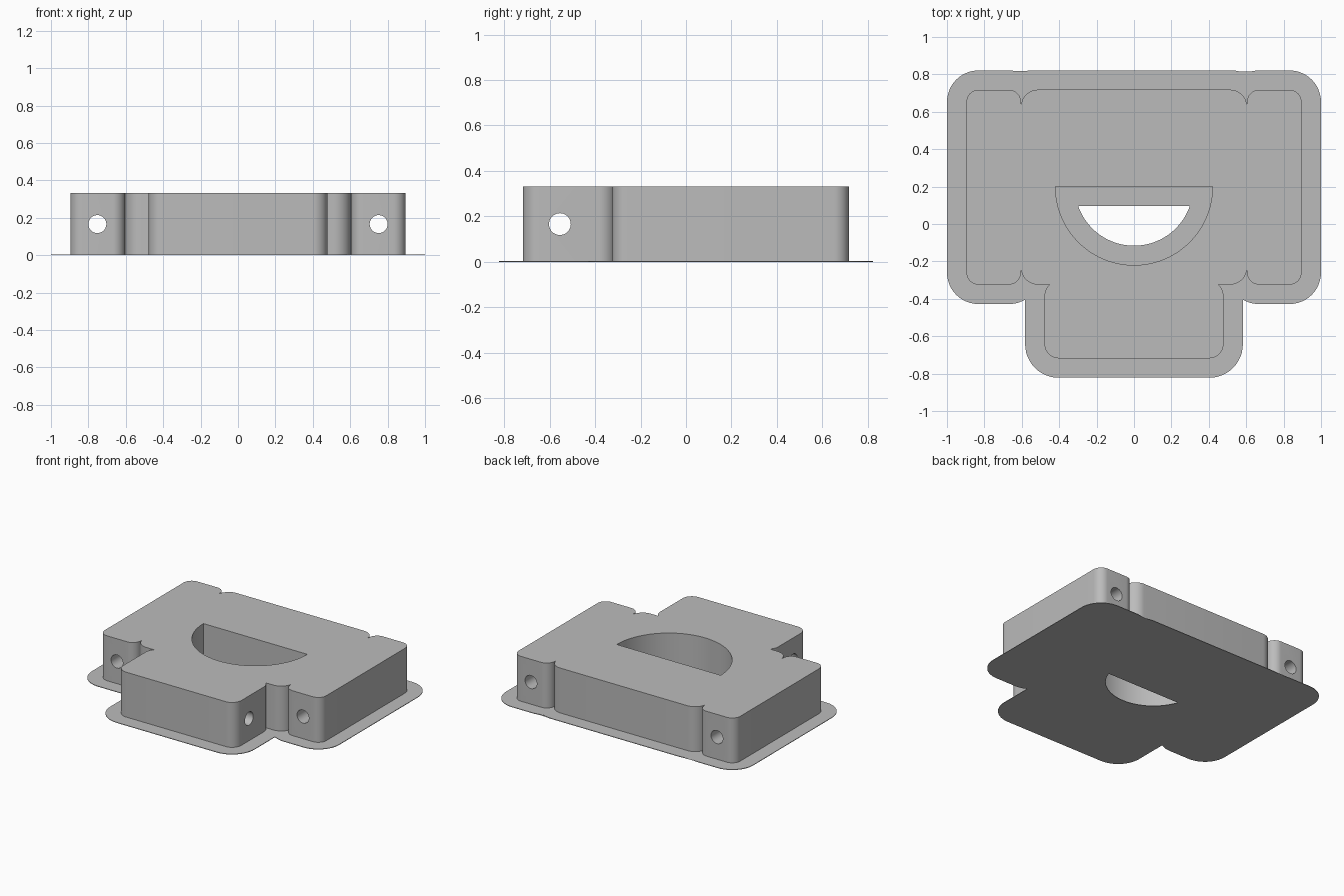
import bpy
import bmesh
from math import cos, sin, pi, radians
from mathutils import Matrix

cube = bpy.data.objects.get("Cube")
if cube:
    bpy.data.objects.remove(cube, do_unlink=True)

HEIGHT, BRIM, THICK = 0.332, 0.104, 0.004

grey = bpy.data.materials.new("plain_grey")
grey.use_nodes = True
grey.diffuse_color = (0.5, 0.5, 0.5, 1)
grey.node_tree.nodes["Principled BSDF"].inputs["Base Color"].default_value = grey.diffuse_color


def arc(cx, cy, r, a, b, n=12):
    """Points along an arc, angles in degrees."""
    angles = [radians(a + (b - a) * i / n) for i in range(n + 1)]
    return [(cx + r * cos(t), cy + r * sin(t)) for t in angles]


def mirrored(half):
    """Close a right-hand outline with its mirror image."""
    return half + [(-x, y) for x, y in reversed(half)]


def link(name, bm):
    bmesh.ops.recalc_face_normals(bm, faces=bm.faces)
    mesh = bpy.data.meshes.new(name)
    bm.to_mesh(mesh)
    bm.free()
    mesh.materials.append(grey)
    obj = bpy.data.objects.new(name, mesh)
    bpy.context.collection.objects.link(obj)
    return obj


def prism(name, points, z0, z1):
    bm = bmesh.new()
    face = bm.faces.new([bm.verts.new((x, y, z0)) for x, y in points])
    top = bmesh.ops.extrude_face_region(bm, geom=[face])["geom"]
    verts = [g for g in top if isinstance(g, bmesh.types.BMVert)]
    bmesh.ops.translate(bm, verts=verts, vec=(0, 0, z1 - z0))
    return link(name, bm)


def drill(name, x, y, axis):
    """Long round cutter along the given axis at mid height."""
    bm = bmesh.new()
    turn = Matrix.Rotation(pi / 2, 4, axis)
    bmesh.ops.create_cone(bm, cap_ends=True, segments=40, radius1=0.048, radius2=0.048,
                          depth=3, matrix=Matrix.Translation((x, y, HEIGHT / 2)) @ turn)
    return link(name, bm)


def cut(obj, cutters):
    for cutter in cutters:
        mod = obj.modifiers.new("cut", "BOOLEAN")
        mod.operation, mod.solver, mod.object = "DIFFERENCE", "EXACT", cutter
    graph = bpy.context.evaluated_depsgraph_get()
    mesh = bpy.data.meshes.new_from_object(obj.evaluated_get(graph))
    obj.modifiers.clear()
    obj.data = mesh
    for cutter in cutters:
        bpy.data.objects.remove(cutter, do_unlink=True)
    bpy.ops.object.select_all(action="DESELECT")
    obj.select_set(True)
    bpy.context.view_layer.objects.active = obj
    bpy.ops.object.shade_smooth_by_angle(angle=radians(30))


def half_disc(r, top):
    a = -math_angle(r, top)
    return arc(0, 0.2, r, -180 - a, a, 48)


def math_angle(r, top):
    """Angle below horizontal where the disc meets its flat top edge."""
    from math import asin, degrees
    return degrees(asin((0.2 - top) / r))


# Main block: front lobe, middle and two side lobes with notches between them
body_half = (
    arc(0.403, -0.643, 0.075, -90, 0)
    + arc(0.403, -0.382, 0.075, 0, 50.5)
    + arc(0.514, -0.234, 0.09, -90, 0)
    + arc(0.669, -0.259, 0.065, 180, 270)
    + arc(0.831, -0.259, 0.065, -90, 0)
    + arc(0.831, 0.652, 0.065, 0, 90)
    + arc(0.669, 0.652, 0.065, 90, 180)
    + arc(0.514, 0.628, 0.09, 0, 90)
)
body = prism("body", mirrored(body_half), THICK / 2, HEIGHT)
cut(body, [
    prism("pocket_cutter", half_disc(0.42, 0.2), -0.1, 0.5),
    drill("left_hole_cutter", 0.752, 0, "X"),
    drill("right_hole_cutter", -0.752, 0, "X"),
    drill("front_hole_cutter", 0, -0.555, "Y"),
])

# Thin brim that follows the block at a constant distance
outer, inner = 0.065 + BRIM, 0.09 + BRIM
brim_half = (
    arc(0.403, -0.643, 0.075 + BRIM, -90, 0)
    + arc(0.669, -0.259, outer, 239, 270)
    + arc(0.831, -0.259, outer, -90, 0)
    + arc(0.831, 0.652, outer, 0, 90)
    + arc(0.669, 0.652, outer, 90, 115.9)
    + arc(0.514, 0.628, inner, 65.2, 90)
)
brim = prism("brim", mirrored(brim_half), 0, THICK)
cut(brim, [prism("opening_cutter", half_disc(0.42 - BRIM, 0.2 - BRIM), -0.1, 0.1)])
